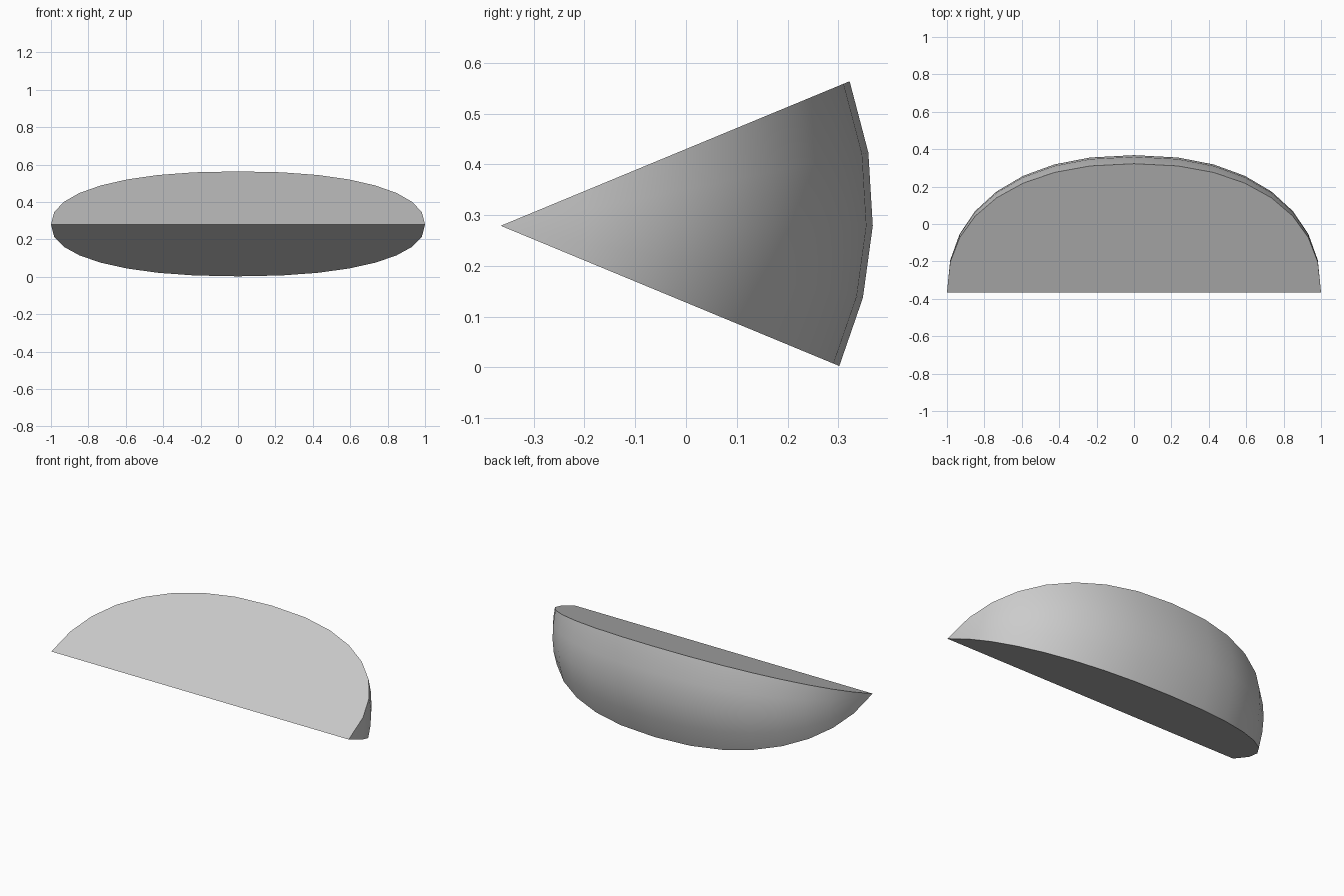
import bpy, bmesh
from math import sin, cos, pi, radians

if "Cube" in bpy.data.objects:
    bpy.data.objects.remove(bpy.data.objects["Cube"])

AXIS_Y, AXIS_Z = -0.365, 0.279    # straight inner edge of the wedge
ARC, STEPS = 4, 16                # segments round the axis / along it
POWER = 2 / 2.25                  # slightly squarer than an ellipse

bm = bmesh.new()
tips = [bm.verts.new((s, AXIS_Y, AXIS_Z)) for s in (1, -1)]

# Meridians of the rind, fanned through 45 degrees about the inner edge
meridians = []
for j in range(ARC + 1):
    a = radians(-22.5 + 45 * j / ARC)
    radius = 0.722 + 0.022 * j / ARC
    line = [tips[0]]
    for i in range(1, STEPS):
        t = pi * i / STEPS
        c = cos(t)
        x = (1 if c > 0 else -1) * abs(c) ** POWER
        r = radius * sin(t) ** POWER
        line.append(bm.verts.new((x, AXIS_Y + r * cos(a), AXIS_Z + r * sin(a))))
    meridians.append(line + [tips[1]])

# Curved outer skin
for m, n in zip(meridians, meridians[1:]):
    for i in range(STEPS):
        quad = list(dict.fromkeys((m[i], m[i + 1], n[i + 1], n[i])))
        bm.faces.new(quad).smooth = True

# Two flat cut faces
for line in (meridians[0], meridians[-1]):
    cut = bm.faces.new(line)
    for e in cut.edges:
        e.smooth = False
bmesh.ops.recalc_face_normals(bm, faces=bm.faces)

mesh = bpy.data.meshes.new("wedge")
bm.to_mesh(mesh)
bm.free()
wedge = bpy.data.objects.new("wedge", mesh)
bpy.context.collection.objects.link(wedge)
